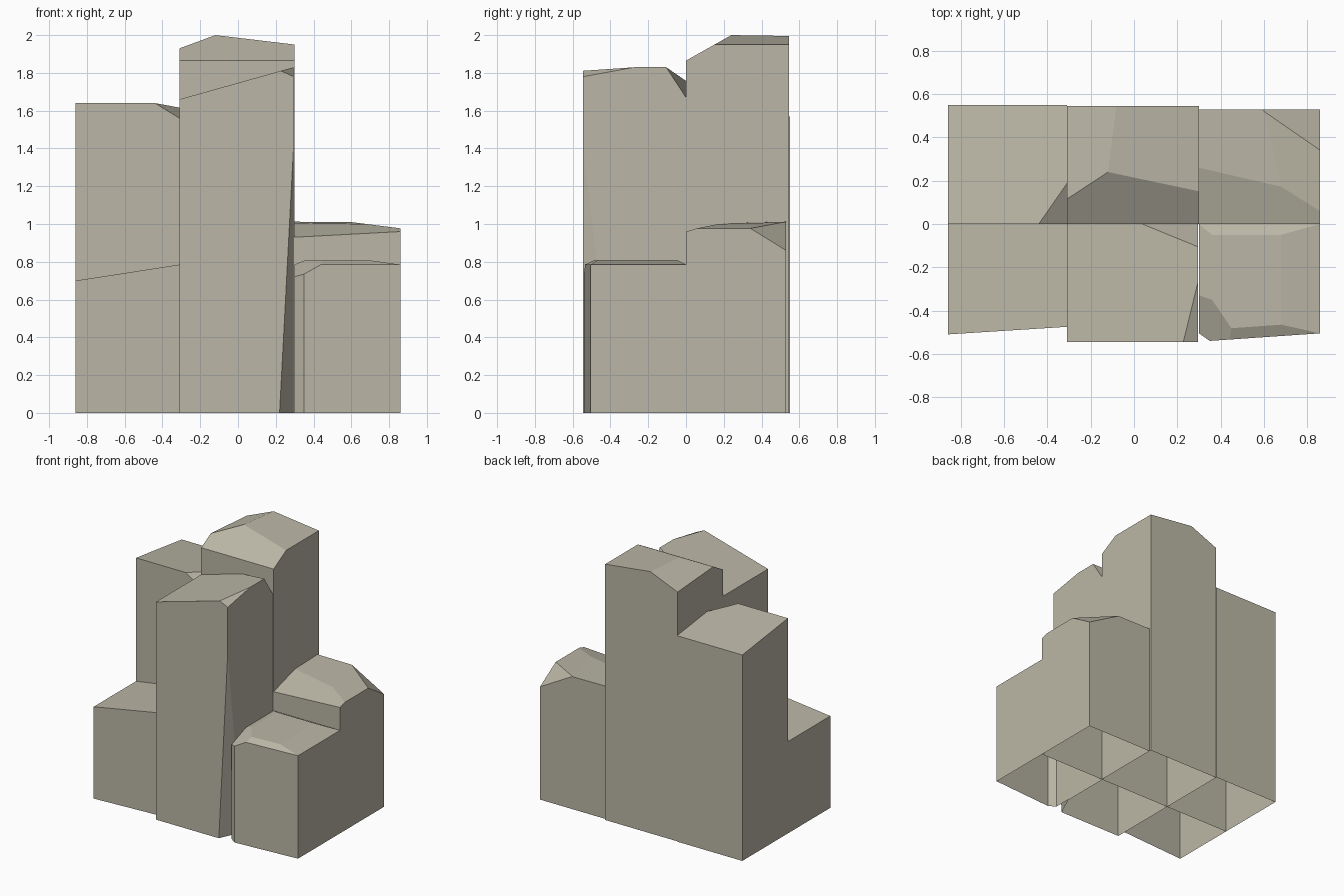
import bpy
import bmesh
from mathutils import Vector

default_cube = bpy.data.objects.get("Cube")
if default_cube:
    bpy.data.objects.remove(default_cube, do_unlink=True)

# One stone colour for the whole rock cluster
STONE = (0.50, 0.475, 0.385, 1.0)
stone = bpy.data.materials.new("warm_grey_stone")
stone.use_nodes = True
stone.diffuse_color = STONE
shader = next(n for n in stone.node_tree.nodes if n.type == "BSDF_PRINCIPLED")
shader.inputs["Base Color"].default_value = STONE
shader.inputs["Roughness"].default_value = 0.9

# Shared grid lines of the six columns
LEFT, INNER_LEFT, INNER_RIGHT, RIGHT = -0.86, -0.31, 0.30, 0.86
MIDDLE = 0.0


def slice_off(bm, core, a, b, c):
    """Cut along the plane through three points and keep the core's side."""
    a, b, c = Vector(a), Vector(b), Vector(c)
    normal = (b - a).cross(c - a).normalized()
    if normal.dot(core - a) > 0:
        normal.negate()
    bmesh.ops.bisect_plane(
        bm, geom=bm.verts[:] + bm.edges[:] + bm.faces[:], dist=1e-5,
        plane_co=a, plane_no=normal, clear_outer=True)
    rim = [e for e in bm.edges if e.is_boundary]
    if rim:
        bmesh.ops.holes_fill(bm, edges=rim, sides=0)


def rock_column(name, x_range, y_range, height, cuts):
    """A box standing on the ground, chiselled by planes, open underneath."""
    bm = bmesh.new()
    bmesh.ops.create_cube(bm, size=1.0)
    for v in bm.verts:
        v.co.x = x_range[v.co.x > 0]
        v.co.y = y_range[v.co.y > 0]
        v.co.z = height if v.co.z > 0 else 0.0
    core = Vector((sum(x_range) / 2, sum(y_range) / 2, 0.3))
    for points in cuts:
        slice_off(bm, core, *points)
    bmesh.ops.recalc_face_normals(bm, faces=bm.faces[:])
    underside = [f for f in bm.faces if all(v.co.z < 1e-4 for v in f.verts)]
    bmesh.ops.delete(bm, geom=underside, context="FACES")
    mesh = bpy.data.meshes.new(name)
    bm.to_mesh(mesh)
    bm.free()
    mesh.materials.append(stone)
    column = bpy.data.objects.new(name, mesh)
    bpy.context.collection.objects.link(column)
    return column


# Back column on the low x side: gently sloped top with one chipped corner
rock_column("back_right_column", (LEFT, INNER_LEFT), (MIDDLE, 0.55), 2, [
    ((LEFT, 0, 1.64), (INNER_LEFT, 0, 1.64), (LEFT, 0.55, 1.57)),
    ((-0.44, 0, 1.64), (INNER_LEFT, 0.2, 1.62), (INNER_LEFT, 0, 1.56)),
])

# Tallest column: front bevel and a two-sided roof
rock_column("back_middle_column", (INNER_LEFT, INNER_RIGHT), (MIDDLE, 0.545), 3, [
    ((INNER_LEFT, 0, 1.865), (INNER_RIGHT, 0, 1.865), (-0.12, 0.24, 2)),
    ((INNER_LEFT, 0.11, 1.93), (-0.12, 0.24, 2), (INNER_LEFT, 0.55, 1.90)),
    ((-0.12, 0.24, 2), (INNER_RIGHT, 0.155, 1.95), (INNER_RIGHT, 0.55, 1.95)),
])

# Back column on the high x side: bevels at the front, side and back corner
rock_column("back_left_column", (INNER_RIGHT, RIGHT), (MIDDLE, 0.53), 2, [
    ((INNER_RIGHT, 0, 0.93), (RIGHT, 0, 0.96), (INNER_RIGHT, 0.26, 1.005)),
    ((INNER_RIGHT, 0.26, 1.005), (0.68, 0.175, 1), (0.59, 0.53, 1.01)),
    ((0.68, 0.175, 1), (RIGHT, 0.06, 0.977), (RIGHT, 0.36, 0.977)),
    ((0.59, 0.53, 1.01), (RIGHT, 0.36, 0.965), (RIGHT, 0.53, 0.86)),
])

# Low front column with a slanted top and slightly turned front
rock_column("front_right_column", (LEFT, INNER_LEFT), (-0.6, MIDDLE), 1, [
    ((LEFT, -0.51, 0), (INNER_LEFT, -0.475, 0), (LEFT, -0.51, 1)),
    ((LEFT, -0.51, 0.7), (INNER_LEFT, -0.475, 0.785), (LEFT, 0, 0.7)),
])

# Tall front column: slanted top, two chipped corners, undercut front edge
EDGE = 0.295
rock_column("front_middle_column", (INNER_LEFT, EDGE), (-0.545, MIDDLE), 3, [
    ((INNER_LEFT, 0, 1.66), (EDGE, 0, 1.83), (INNER_LEFT, -0.5, 1.66)),
    ((0.23, -0.545, 1.81), (EDGE, -0.27, 1.83), (EDGE, -0.545, 1.78)),
    ((0.04, 0, 1.757), (EDGE, -0.105, 1.83), (EDGE, 0, 1.67)),
    ((EDGE, -0.545, 1.43), (0.22, -0.545, 0), (EDGE, -0.38, 0)),
])

# Low front column: chamfered upright corner and bevelled rim around the top
RIM, CROWN = 0.785, 0.81
rock_column("front_left_column", (INNER_RIGHT, RIGHT), (-0.6, MIDDLE), CROWN, [
    ((0.35, -0.54, 0), (RIGHT, -0.505, 0), (RIGHT, -0.505, 1)),
    ((0.35, -0.54, 0), (INNER_RIGHT, -0.505, 0), (0.35, -0.54, 1)),
    ((INNER_RIGHT, 0, RIM), (RIGHT, 0, RIM), (0.36, -0.05, CROWN)),
    ((RIGHT, 0, RIM), (RIGHT, -0.5, RIM), (0.68, -0.05, CROWN)),
    ((INNER_RIGHT, 0, RIM), (INNER_RIGHT, -0.33, RIM), (0.36, -0.05, CROWN)),
    ((RIGHT, -0.505, RIM), (0.44, -0.535, RIM), (0.68, -0.465, CROWN)),
    ((0.44, -0.535, RIM), (INNER_RIGHT, -0.33, RIM), (0.35, -0.54, 0.735)),
])
